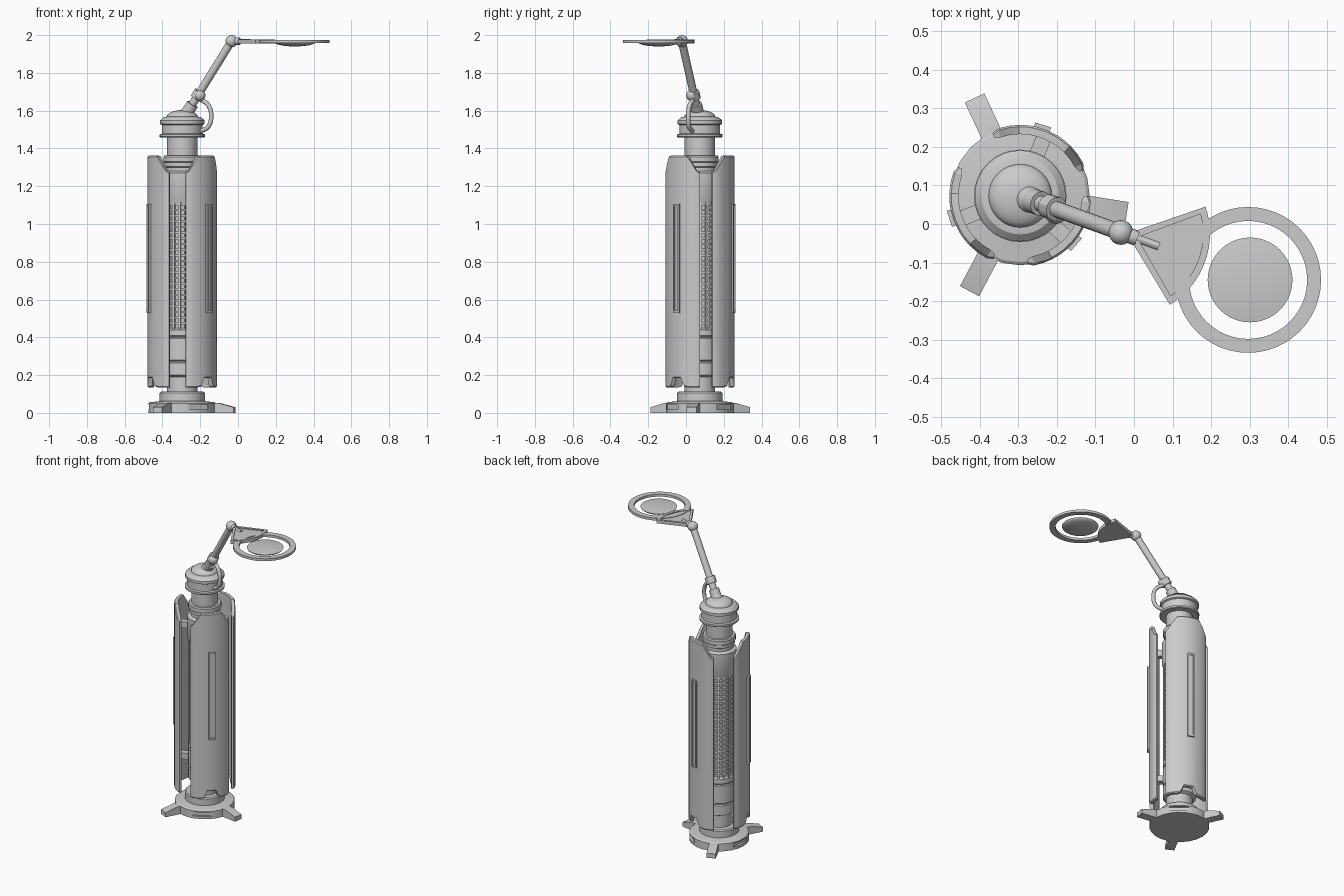
import bpy, bmesh
from math import sin, cos, radians, pi
from mathutils import Vector, Matrix

if "Cube" in bpy.data.objects:
    bpy.data.objects.remove(bpy.data.objects["Cube"])

AX = Vector((-0.295, 0.073, 0))          # axis of the body
LEGS = (115, 242, -9)
PANELS = ((68, 46), (201, 46), (318, 42))  # centre angle, half width


def finish(name, bm, loc=(0, 0, 0), smooth=True):
    bmesh.ops.recalc_face_normals(bm, faces=bm.faces)
    me = bpy.data.meshes.new(name)
    bm.to_mesh(me)
    bm.free()
    ob = bpy.data.objects.new(name, me)
    ob.location = loc
    bpy.context.collection.objects.link(ob)
    if smooth:
        bpy.ops.object.select_all(action='DESELECT')
        ob.select_set(True)
        bpy.context.view_layer.objects.active = ob
        bpy.ops.object.shade_smooth_by_angle(angle=radians(30))
    return ob


def lathe(name, prof, loc=AX, seg=32, closed=False):
    """Revolve (r, z) points about z; a zero radius becomes a pole."""
    bm = bmesh.new()
    vs = [bm.verts.new((r, 0, z)) for r, z in prof]
    es = [bm.edges.new(p) for p in zip(vs, vs[1:] + vs[:1] if closed else vs[1:])]
    bmesh.ops.spin(bm, geom=vs + es, cent=(0, 0, 0), axis=(0, 0, 1), angle=2 * pi, steps=seg)
    bmesh.ops.remove_doubles(bm, verts=bm.verts, dist=1e-5)
    return finish(name, bm, loc)


def prism(name, pts, depth, mat, loc=AX):
    """Extrude a flat outline by depth along its local z, then place it with mat."""
    bm = bmesh.new()
    f = bm.faces.new([bm.verts.new((x, y, 0)) for x, y in pts])
    r = bmesh.ops.extrude_face_region(bm, geom=[f])
    bmesh.ops.translate(bm, vec=(0, 0, depth), verts=[v for v in r['geom'] if isinstance(v, bmesh.types.BMVert)])
    bm.transform(mat)
    return finish(name, bm, loc)


def radial_box(bm, ang, r0, r1, w, z0, z1):
    m = Matrix.Rotation(radians(ang), 4, 'Z') @ Matrix.Translation(((r0 + r1) / 2, 0, (z0 + z1) / 2))
    bmesh.ops.create_cube(bm, size=1, matrix=m @ Matrix.Diagonal((r1 - r0, w, z1 - z0, 1)))


def rod(name, a, b, r, seg=20):
    a, b = Vector(a), Vector(b)
    bm = bmesh.new()
    m = Matrix.Translation((a + b) / 2) @ (b - a).to_track_quat('Z', 'Y').to_matrix().to_4x4()
    bmesh.ops.create_cone(bm, cap_ends=True, segments=seg, radius1=r, radius2=r, depth=(b - a).length, matrix=m)
    return finish(name, bm)


def ball(name, c, r):
    bm = bmesh.new()
    bmesh.ops.create_uvsphere(bm, u_segments=24, v_segments=14, radius=r, matrix=Matrix.Translation(c))
    return finish(name, bm)


# base disc with side windows
base = lathe("base_disc", [(0, 0), (.18, 0), (.18, .05), (.172, .056), (.12, .062), (.12, .105),
                           (.113, .112), (0, .112)], seg=24)
bm = bmesh.new()
for a in LEGS:
    radial_box(bm, a + 58, .163, .25, .12, .017, .043)
cut = finish("window_cutter", bm, AX, False)
cut.hide_render = True
cut.hide_set(True)
mod = base.modifiers.new("windows", 'BOOLEAN')
mod.object = cut
mod.solver = 'EXACT'

# feet
for i, a in enumerate(LEGS):
    m = Matrix.Rotation(radians(a), 4, 'Z') @ Matrix.Rotation(pi / 2, 4, 'X') @ Matrix.Translation((0, 0, -.028))
    prism(f"foot_{i}", [(.13, 0), (.28, 0), (.28, .03), (.2, .052), (.13, .052)], .056, m)

# ribbed inner column
prof = [(0, .1), (.08, .1), (.08, .19), (.1, .2), (.1, .265), (.095, .27), (.095, .275), (.1, .28),
        (.1, .395), (.095, .4), (.095, .405), (.1, .41), (.1, .44)]
for i in range(22):
    z = .45 + i * .03
    prof += [(.086, z), (.086, z + .018), (.095, z + .018), (.095, z + .03)]
prof += [(.105, 1.13), (.105, 1.27), (.085, 1.28), (.085, 1.30), (.094, 1.305), (.094, 1.325),
         (.1, 1.33), (.1, 1.355), (.095, 1.362), (.08, 1.362), (.08, 1.47), (0, 1.47)]
lathe("inner_column", prof)
bm = bmesh.new()
for a in range(0, 360, 20):
    radial_box(bm, a + 2, .08, .099, .011, .44, 1.13)
finish("column_rails", bm, AX, False)

# head and dome
lathe("head", [(0, 1.458), (.116, 1.458), (.12, 1.462), (.12, 1.474), (.108, 1.478), (.108, 1.525), (.118, 1.53),
               (.118, 1.548), (.1, 1.565), (.085, 1.568)]
      + [(.082 * cos(t * pi / 16), 1.568 + .035 * sin(t * pi / 16)) for t in range(8)] + [(0, 1.603)])

# shell panels with raised frames and struts
for i, (mid, half) in enumerate(PANELS):
    bm = bmesh.new()
    cols = []
    for u, zb, zt in ((-1, .135, 1.275), (-.88, .135, 1.283), (-.68, .135, 1.325), (-.5, .135, 1.36),
                      (-.34, .14, 1.362), (-.2, .185, 1.362), (0, .185, 1.362)):
        cols.append((u, zb, zt))
    cols += [(-u, b, t) for u, b, t in reversed(cols[:-1])]
    grid = []
    for u, zb, zt in cols:
        a = radians(mid + u * half)
        ro, ri = (.178, .166) if abs(u) == 1 else (.184, .16)
        grid.append([bm.verts.new((r * cos(a), r * sin(a), z)) for r, z in
                     ((ri, zb), (ro - .005, zb), (ro, zb + .006), (ro, zt - .006), (ro - .005, zt), (ri, zt))])
    for p, q in zip(grid, grid[1:]):
        for k in range(6):
            j = (k + 1) % 6
            bm.faces.new((p[k], p[j], q[j], q[k]))
    bm.faces.new(grid[0])
    bm.faces.new(grid[-1])
    finish(f"shell_panel_{i}", bm, AX)

    bm = bmesh.new()
    fa = {0: 72, 1: 198, 2: 319}[i]
    for s in (-1, 1):
        d = s * 5.2
        radial_box(bm, fa + d, .175, .194, .009, .53, 1.105)
        z = .535 if s < 0 else 1.1
        radial_box(bm, fa, .175, .193, .042, z - .006, z + .006)
    radial_box(bm, fa, .175, .187, .034, .53, 1.1)
    finish(f"panel_frame_{i}", bm, AX, False)
    bm = bmesh.new()
    for z in (.33, 1.2):
        radial_box(bm, mid, .08, .168, .04, z - .02, z + .02)
    finish(f"panel_strut_{i}", bm, AX, False)

# jointed arm
S, E = Vector((-.272, .064, 1.585)), Vector((-.034, -.022, 1.968))
rod("arm", S, E, .021)
rod("arm_socket", S, S.lerp(E, .13), .032)
rod("arm_collar", S.lerp(E, .21), S.lerp(E, .3), .032, 12)
ball("base_joint", S, .036)
ball("elbow", E, .032)
ball("collar_knob", S.lerp(E, .25) + Vector((.01, -.012, 0)), .03)

# cable loop
cu = bpy.data.curves.new("cable", 'CURVE')
cu.dimensions = '3D'
cu.bevel_depth = .012
cu.bevel_resolution = 3
sp = cu.splines.new('BEZIER')
path = [(-.2, .04, 1.66), (-.158, .02, 1.63), (-.142, .012, 1.57), (-.158, .016, 1.515), (-.2, .035, 1.49)]
sp.bezier_points.add(len(path) - 1)
for p, c in zip(sp.bezier_points, path):
    p.co = c
    p.handle_left_type = p.handle_right_type = 'AUTO'
cable = bpy.data.objects.new("cable", cu)
bpy.context.collection.objects.link(cable)

# fan-shaped bracket with raised rim on top
A = Vector((-.018, -.025, 0))
turn = Matrix.Rotation(radians(-20), 4, 'Z')


def sector(r, half, start):
    return [(start, 0)] + [(r * cos(radians(t * half / 8)), r * sin(radians(t * half / 8))) for t in range(-8, 9)]


fan = prism("fan_bracket", sector(.215, 39, 0), .022, turn, A + Vector((0, 0, 1.955)))
pocket = prism("fan_pocket_cutter", sector(.197, 35, .028), .02, turn, A + Vector((0, 0, 1.971)))
pocket.hide_render = True
pocket.hide_set(True)
mod = fan.modifiers.new("pocket", 'BOOLEAN')
mod.object = pocket
mod.solver = 'EXACT'
d = Vector((cos(radians(-20)), sin(radians(-20)), 0))
rod("fan_spine", E, E + d * .105, .011, 12)
rod("fan_hinge", E, E + d * .045, .02, 16)

# lamp ring and lens
R = Vector((.296, -.145, 0))
lathe("lamp_ring", [(.153, 1.958), (.189, 1.958), (.189, 1.974), (.153, 1.974)], R, 48, True)
lathe("lens", [(0, 1.94)] + [(.11 * sin(t * pi / 16), 1.964 - .024 * cos(t * pi / 16)) for t in range(1, 8)]
      + [(.11, 1.964), (.08, 1.968), (.04, 1.971), (0, 1.972)], R + Vector((.005, 0, 0)), 40)
